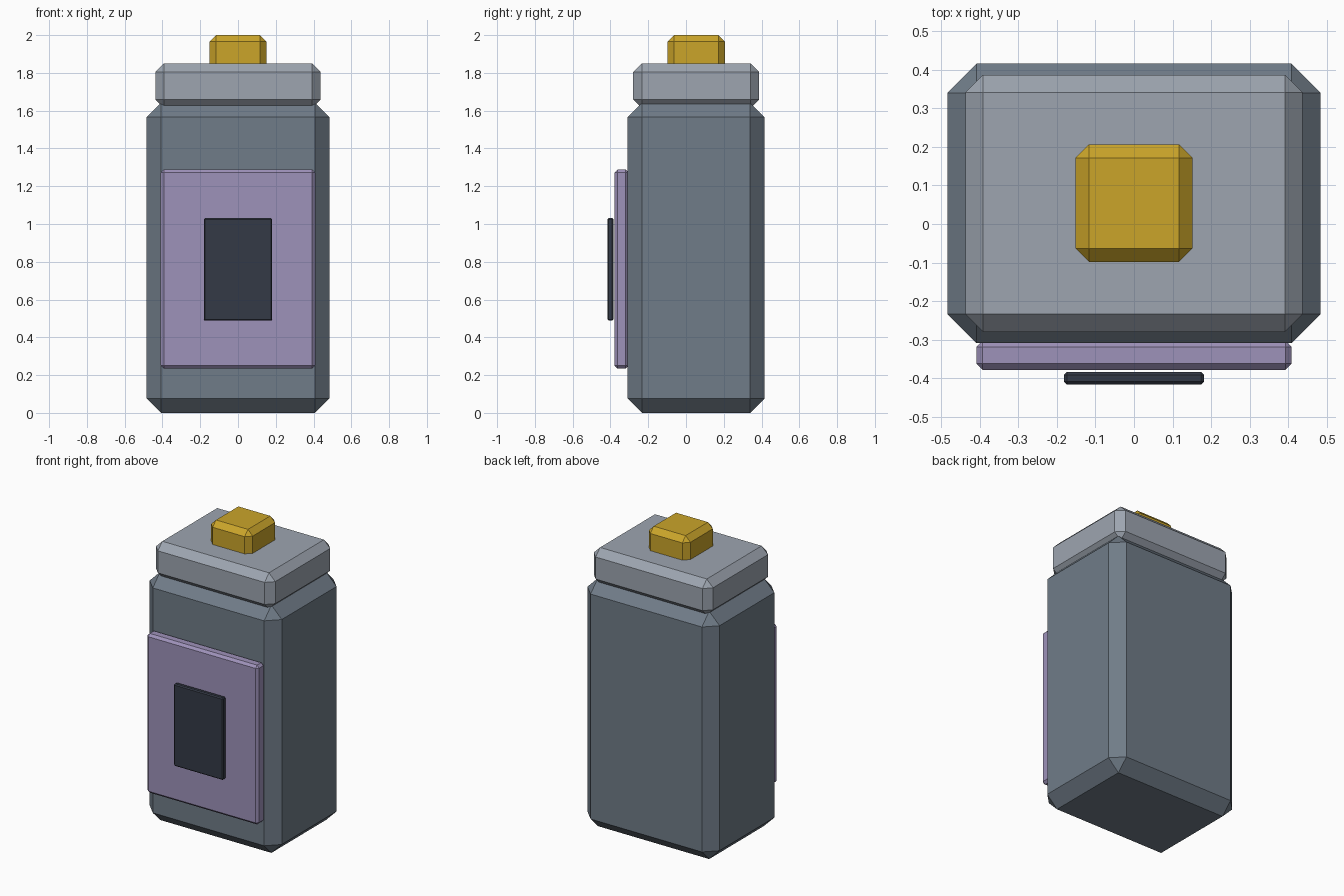
import bpy

if "Cube" in bpy.data.objects:
    bpy.data.objects.remove(bpy.data.objects["Cube"])


def make_material(name, srgb):
    """Flat colour given as 0-255 sRGB, stored as linear."""
    mat = bpy.data.materials.new(name)
    lin = []
    for c in srgb:
        c /= 255
        lin.append(c / 12.92 if c <= 0.04045 else ((c + 0.055) / 1.055) ** 2.4)
    mat.diffuse_color = (*lin, 1)
    mat.use_nodes = True
    mat.node_tree.nodes["Principled BSDF"].inputs["Base Color"].default_value = mat.diffuse_color
    return mat


def chamfered_box(name, mat, x_half, y, z, chamfer):
    """Box centred on x = 0 with single-segment chamfers on every edge."""
    bpy.ops.mesh.primitive_cube_add(
        size=1, location=(0, (y[0] + y[1]) / 2, (z[0] + z[1]) / 2))
    ob = bpy.context.object
    ob.name = name
    ob.scale = (2 * x_half, y[1] - y[0], z[1] - z[0])
    bpy.ops.object.transform_apply(location=False, rotation=False, scale=True)
    bev = ob.modifiers.new("Chamfer", 'BEVEL')
    bev.width = chamfer
    bev.segments = 1
    bev.limit_method = 'NONE'
    ob.data.materials.append(mat)
    return ob


slate = make_material("slate grey", (112, 124, 136))
light_grey = make_material("light grey", (157, 165, 176))
yellow = make_material("mustard yellow", (203, 165, 42))
lilac = make_material("lilac", (158, 146, 186))
dark = make_material("dark navy", (52, 58, 70))

# Main canister
chamfered_box("body", slate, 0.484, (-0.309, 0.416), (0, 1.642), 0.076)
# Lid, sunk slightly into the body
chamfered_box("lid", light_grey, 0.437, (-0.28, 0.387), (1.613, 1.851), 0.046)
# Button on the lid
chamfered_box("top_button", yellow, 0.152, (-0.098, 0.206), (1.80, 2.0), 0.035)
# Front panel and the dark plate in front of it
chamfered_box("front_panel", lilac, 0.409, (-0.378, -0.303), (0.234, 1.289), 0.016)
chamfered_box("front_plate", dark, 0.181, (-0.416, -0.384), (0.488, 1.032), 0.007)
